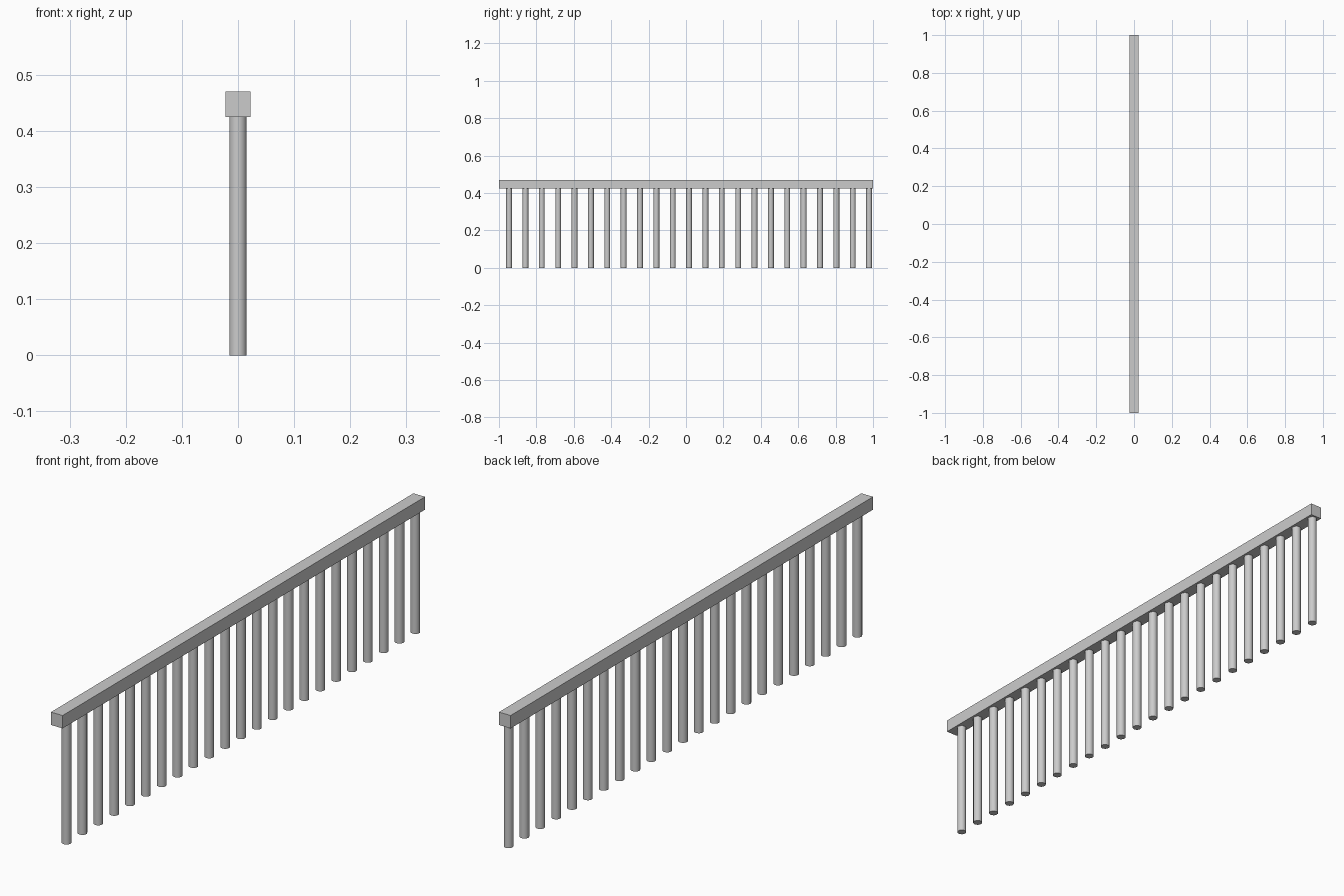
import bpy
import math

cube = bpy.data.objects.get("Cube")
if cube:
    bpy.data.objects.remove(cube, do_unlink=True)

# Single grey finish
grey = bpy.data.materials.new("light_grey")
grey.use_nodes = True
colour = (0.6, 0.6, 0.6, 1)
grey.diffuse_color = colour
grey.node_tree.nodes["Principled BSDF"].inputs["Base Color"].default_value = colour

RAIL = 0.045
HEIGHT = 0.47
UNDERSIDE = HEIGHT - RAIL
POSTS = 23
FIRST, LAST = -0.946, 0.979

# Square top rail
bpy.ops.mesh.primitive_cube_add(size=1, location=(0, 0, HEIGHT - RAIL / 2))
rail = bpy.context.object
rail.name = "top_rail"
rail.scale = (RAIL, 2, RAIL)
bpy.ops.object.transform_apply(location=False, rotation=False, scale=True)
rail.data.materials.append(grey)

# First round baluster
bpy.ops.mesh.primitive_cylinder_add(
    vertices=16, radius=0.0155, depth=UNDERSIDE, location=(0, FIRST, UNDERSIDE / 2))
baluster = bpy.context.object
baluster.name = "balusters"
baluster.data.materials.append(grey)
bpy.ops.object.shade_smooth_by_angle(angle=math.radians(40))

# Evenly spaced row of balusters
row = baluster.modifiers.new("row", "ARRAY")
row.count = POSTS
row.use_relative_offset = False
row.use_constant_offset = True
row.constant_offset_displace = (0, (LAST - FIRST) / (POSTS - 1), 0)
